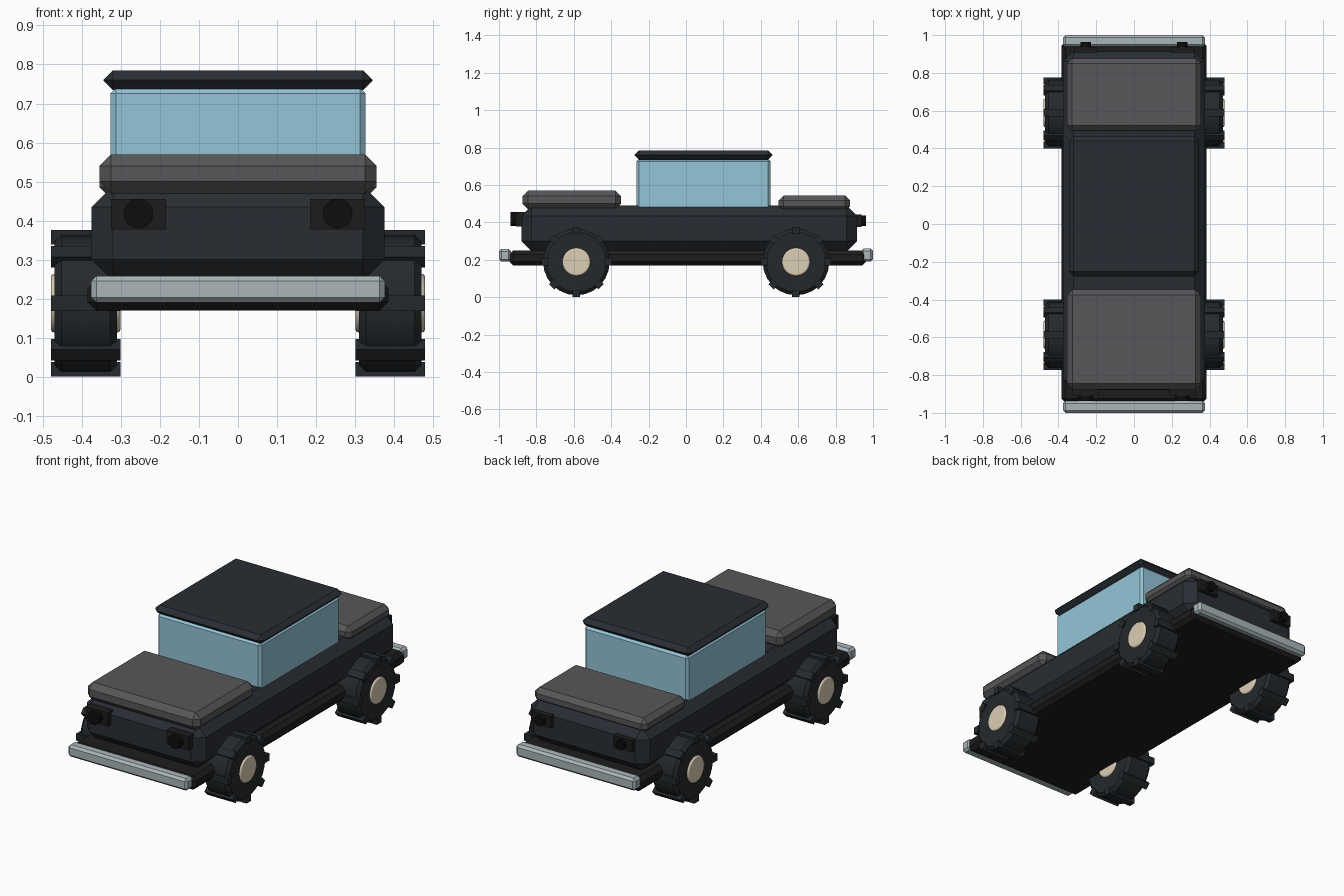
import bpy, math
from mathutils import Matrix

if "Cube" in bpy.data.objects:
    bpy.data.objects.remove(bpy.data.objects["Cube"])


def material(name, rgb):
    m = bpy.data.materials.new(name)
    m.diffuse_color = (*rgb, 1)
    m.use_nodes = True
    m.node_tree.nodes["Principled BSDF"].inputs["Base Color"].default_value = m.diffuse_color
    return m


PAINT = material("dark_paint", (0.022, 0.027, 0.034))
BLACK = material("black_trim", (0.012, 0.012, 0.012))
LAMP = material("lamp_black", (0.004, 0.004, 0.004))
GREY = material("panel_grey", (0.095, 0.095, 0.1))
GLASS = material("glass_blue", (0.3, 0.56, 0.68))
CHROME = material("bumper_metal", (0.4, 0.47, 0.49))
RUBBER = material("rubber", (0.018, 0.022, 0.025))
CREAM = material("hub_cream", (0.72, 0.62, 0.46))


def bevel(ob, width, segments=1):
    if width:
        b = ob.modifiers.new("bevel", "BEVEL")
        b.width, b.segments, b.limit_method = width, segments, "ANGLE"


def box(name, x, y, z, mat, width=0.0, segments=1):
    """Box from (min, max) ranges, with chamfered edges."""
    bpy.ops.mesh.primitive_cube_add(size=1)
    ob = bpy.context.object
    ob.name = name
    size = [r[1] - r[0] for r in (x, y, z)]
    mid = [(r[0] + r[1]) / 2 for r in (x, y, z)]
    ob.data.transform(Matrix.Translation(mid) @ Matrix.Diagonal((*size, 1)))
    ob.data.materials.append(mat)
    bevel(ob, width, segments)
    return ob


def cylinder(name, loc, radius, depth, axis, mat, sides, width=0.0, segments=1):
    rot = (0, math.pi / 2, 0) if axis == "x" else (math.pi / 2, 0, 0)
    bpy.ops.mesh.primitive_cylinder_add(vertices=sides, radius=radius, depth=depth,
                                        location=loc, rotation=rot)
    ob = bpy.context.object
    ob.name = name
    ob.data.materials.append(mat)
    bpy.ops.object.shade_smooth_by_angle(angle=math.radians(30))
    bevel(ob, width, segments)
    return ob


# Chassis and main body
box("chassis", (-0.385, 0.385), (-0.945, 0.965), (0.17, 0.25), BLACK, 0.022)
box("body", (-0.375, 0.375), (-0.88, 0.914), (0.245, 0.49), PAINT, 0.055)

# Hood and trunk panels
box("hood", (-0.355, 0.355), (-0.875, -0.347), (0.47, 0.57), GREY, 0.03)
box("trunk_lid", (-0.355, 0.355), (0.495, 0.877), (0.46, 0.543), GREY, 0.026)

# Cabin glass and roof with a pointed rim
box("cabin_glass", (-0.327, 0.327), (-0.265, 0.453), (0.46, 0.74), GLASS, 0.014)
box("roof", (-0.345, 0.345), (-0.277, 0.463), (0.735, 0.785), PAINT, 0.0245)

# Bumpers
box("front_bumper", (-0.376, 0.376), (-1.0, -0.936), (0.19, 0.258), CHROME, 0.013)
box("rear_bumper", (-0.376, 0.376), (0.936, 1.0), (0.19, 0.26), CHROME, 0.013)

for side, tag in ((-1, "left"), (1, "right")):
    # Headlights and tail lights
    cx = side * 0.255
    box(f"headlight_housing_{tag}", (cx - 0.07, cx + 0.07), (-0.91, -0.86),
        (0.378, 0.456), BLACK)
    cylinder(f"headlight_{tag}", (cx, -0.91, 0.418), 0.038, 0.056, "y", LAMP, 24)
    box(f"tail_light_housing_{tag}", (cx - 0.06, cx + 0.06), (0.89, 0.938),
        (0.376, 0.442), BLACK)
    cylinder(f"tail_light_{tag}", (cx, 0.935, 0.41), 0.028, 0.056, "y", LAMP, 24)

    # Wheels: tyre, hub and eight tread blocks
    for wy, end in ((-0.586, "front"), (0.588, "rear")):
        centre = (side * 0.39, wy, 0.1885)
        cylinder(f"{end}_{tag}_tyre", centre, 0.178, 0.16, "x", RUBBER, 24, 0.018)
        cylinder(f"{end}_{tag}_hub", centre, 0.075, 0.178, "x", CREAM, 24, 0.008, 2)
        for i in range(8):
            t = box(f"{end}_{tag}_tread_{i}", (-0.0885, 0.0885), (-0.02, 0.02),
                    (0.15, 0.1875), RUBBER)
            t.location = centre
            t.rotation_euler.x = i * math.pi / 4
